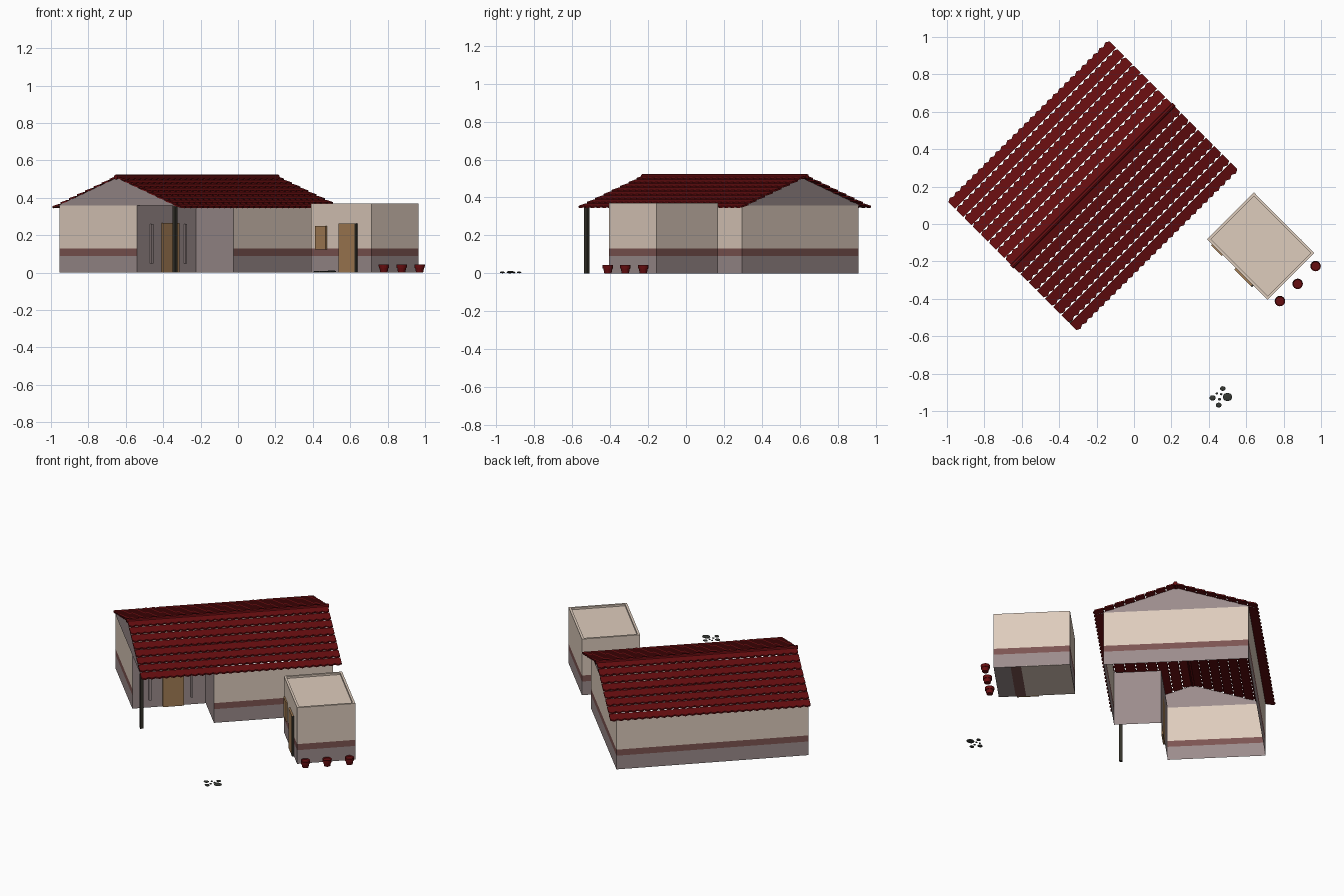
import bpy, bmesh
from mathutils import Matrix, Vector

cube = bpy.data.objects.get("Cube")
if cube:
    bpy.data.objects.remove(cube, do_unlink=True)


def material(name, srgb):
    lin = [c / 12.92 if c < 0.04 else ((c + 0.055) / 1.055) ** 2.4 for c in srgb] + [1.0]
    m = bpy.data.materials.new(name)
    m.use_nodes = True
    m.diffuse_color = lin
    m.node_tree.nodes["Principled BSDF"].inputs["Base Color"].default_value = lin
    return m


BEIGE = material("beige plaster", (0.87, 0.80, 0.74))
STRIPE = material("maroon stripe", (0.49, 0.33, 0.32))
GREY = material("grey plaster", (0.61, 0.55, 0.55))
RED = material("red tile", (0.40, 0.05, 0.06))
WOOD = material("brown wood", (0.64, 0.49, 0.33))
DARK = material("dark metal", (0.20, 0.19, 0.16))
STONE = material("dark stone", (0.21, 0.22, 0.20))
PLASTER = [GREY, STRIPE, BEIGE]
BANDS = [0, 0.09, 0.13]


# The buildings stand at 45 degrees: p runs along the ridge, q across it
def at(p, q, z):
    return Vector((p + q, p - q, z))


def finish(name, bm, mats, recalc=True):
    if recalc:
        bmesh.ops.recalc_face_normals(bm, faces=bm.faces)
    me = bpy.data.meshes.new(name)
    bm.to_mesh(me)
    bm.free()
    for m in mats:
        me.materials.append(m)
    ob = bpy.data.objects.new(name, me)
    bpy.context.collection.objects.link(ob)
    return ob


def loft(bm, rings):
    """Join closed rings of points; returns one list of faces per step."""
    rows = [[bm.verts.new(v) for v in r] for r in rings]
    n = len(rows[0])
    steps = [[bm.faces.new((a[i], a[(i + 1) % n], b[(i + 1) % n], b[i])) for i in range(n)]
             for a, b in zip(rows, rows[1:])]
    return rows, steps


def box(name, p, q, z, mat):
    bm = bmesh.new()
    ring = [(p[0], q[0]), (p[1], q[0]), (p[1], q[1]), (p[0], q[1])]
    rows, _ = loft(bm, [[at(a, b, h) for a, b in ring] for h in z])
    bm.faces.new(rows[0])
    bm.faces.new(rows[1])
    return finish(name, bm, [mat])


# House walls: L-shaped shell with painted bands, plain grey in the porch
P0, P1, Q0, Q1 = -0.435, 0.39, -0.52, 0.095
PORCH_P, PORCH_Q = -0.12, -0.105
outline = [(P0, Q0), (P0, PORCH_Q), (PORCH_P, PORCH_Q), (PORCH_P, Q1), (P1, Q1), (P1, Q0)]
bm = bmesh.new()
_, steps = loft(bm, [[at(p, q, z) for p, q in outline] for z in BANDS + [0.36]])
for band, faces in enumerate(steps):
    for side, f in enumerate(faces):
        f.material_index = 0 if side in (1, 2) else band
finish("house_walls", bm, PLASTER)

# Gables
MID, HALF, RIDGE, EAVE = -0.2125, 0.35, 0.515, 0.347
for name, p in (("gable_left_end", P0 - 0.001), ("gable_right_end", P1 + 0.001)):
    box_half = HALF - 0.01
    bm = bmesh.new()
    pts = [at(p, MID - box_half, EAVE), at(p, MID - 0.30, 0.358), at(p, MID + 0.30, 0.358),
           at(p, MID + box_half, EAVE), at(p, MID, RIDGE - 0.008)]
    face = bm.faces.new([bm.verts.new(v) for v in pts])
    face.normal_update()
    if face.normal.x * (p - PORCH_P) < 0:
        face.normal_flip()
    finish(name, bm, [GREY], recalc=False)

# Roof: overlapping tile courses with toothed lower edges
COURSES, TILES = 8, 28
R0, R1 = -0.4375, 0.4225


def roof_slope(name, sign):
    bm = bmesh.new()
    for i in range(COURSES):
        top, low = HALF * i / COURSES, HALF * (i + 1) / COURSES

        def point(p, s):
            lift = 0.006 * (s - top) / (low - top)
            return at(p, MID + sign * s, RIDGE + (EAVE - RIDGE) * s / HALF + lift)

        pts = [point(R1, top), point(R0, top)]
        for k in range(2 * TILES + 1):
            p = R0 + (R1 - R0) * k / (2 * TILES)
            pts.append(point(p, low if k % 2 else low - 0.008))
        face = bm.faces.new([bm.verts.new(v) for v in pts])
        ext = bmesh.ops.extrude_face_region(bm, geom=[face], use_keep_orig=True)
        moved = [g for g in ext["geom"] if isinstance(g, bmesh.types.BMVert)]
        bmesh.ops.translate(bm, verts=moved, vec=(0, 0, -0.009))
    finish(name, bm, [RED])


roof_slope("roof_front_slope", 1)
roof_slope("roof_back_slope", -1)

# Ridge cap
bm = bmesh.new()
axis = at(R1, MID, 0) - at(R0, MID, 0)
turn = Vector((0, 0, 1)).rotation_difference(axis).to_matrix().to_4x4()
bmesh.ops.create_cone(bm, cap_ends=True, segments=8, radius1=0.013, radius2=0.013,
                      depth=axis.length + 0.012,
                      matrix=Matrix.Translation(at((R0 + R1) / 2, MID, RIDGE - 0.004)) @ turn)
finish("ridge_cap", bm, [RED])

# Porch: corner post, door and slim wall strips
box("porch_post", (-0.437, -0.423), (0.086, 0.10), (0, 0.355), DARK)
box("porch_door", (-0.305, -0.215), (PORCH_Q, PORCH_Q + 0.008), (0, 0.265), WOOD)
for side, p in (("left", -0.18), ("right", -0.36)):
    box("porch_strip_" + side, (p - 0.005, p + 0.005), (PORCH_Q, PORCH_Q + 0.008),
        (0.05, 0.26), GREY)

# Annex: banded box with a low parapet around a sunken flat roof
A0, A1, B0, B1, TOP = 0.155, 0.405, 0.236, 0.56, 0.37


def annex_ring(inset, z):
    a, b, c, d = A0 + inset, A1 - inset, B0 + inset, B1 - inset
    return [at(a, c, z), at(b, c, z), at(b, d, z), at(a, d, z)]


bm = bmesh.new()
rows, steps = loft(bm, [annex_ring(0, z) for z in BANDS + [TOP]]
                   + [annex_ring(0.01, TOP), annex_ring(0.01, TOP - 0.012)])
for band, faces in enumerate(steps):
    for f in faces:
        f.material_index = min(band, 2)
bm.faces.new(rows[-1]).material_index = 2
finish("annex_walls", bm, PLASTER)

# Annex floor in three painted strips
for name, q, mat in (("grey", (0.488, B1), GREY), ("stripe", (0.444, 0.488), STRIPE),
                     ("beige", (B0, 0.444), BEIGE)):
    box("annex_floor_" + name, (A0, A1), q, (0, 0.004), mat)

# Annex door and window
box("annex_door", (A0 - 0.008, A0), (0.39, 0.478), (0, 0.262), WOOD)
box("annex_door_edge", (A0 - 0.009, A0), (0.478, 0.484), (0, 0.262), DARK)
box("annex_window", (A0 - 0.006, A0), (0.262, 0.32), (0.125, 0.25), WOOD)

# Flower pots: tapered body, wider rim and recessed filling
for i, (x, y) in enumerate([(0.78, -0.412), (0.875, -0.32), (0.971, -0.225)]):
    bm = bmesh.new()
    for r1, r2, z0, z1 in ((0.019, 0.024, 0, 0.026), (0.027, 0.028, 0.024, 0.044)):
        bmesh.ops.create_cone(bm, cap_ends=True, segments=16, radius1=r1, radius2=r2,
                              depth=z1 - z0,
                              matrix=Matrix.Translation((x, y, (z0 + z1) / 2)))
    rim = max(bm.faces, key=lambda f: f.calc_center_median().z)
    bmesh.ops.inset_region(bm, faces=[rim], thickness=0.005)
    bmesh.ops.translate(bm, verts=rim.verts, vec=(0, 0, -0.006))
    finish("flower_pot_%d" % (i + 1), bm, [RED])

# Flat stones in the yard
stones = [(0.42, -0.93, 0.017), (0.475, -0.88, 0.015), (0.50, -0.925, 0.026),
          (0.453, -0.968, 0.016), (0.443, -0.906, 0.007), (0.457, -0.937, 0.008),
          (0.466, -0.91, 0.007)]
for i, (x, y, r) in enumerate(stones):
    bm = bmesh.new()
    bmesh.ops.create_icosphere(bm, subdivisions=2, radius=1)
    h = 0.003 + 0.12 * r
    bmesh.ops.scale(bm, vec=(r, r * 0.85, h), verts=bm.verts)
    bmesh.ops.translate(bm, vec=(x, y, h), verts=bm.verts)
    finish("yard_stone_%d" % (i + 1), bm, [STONE])
